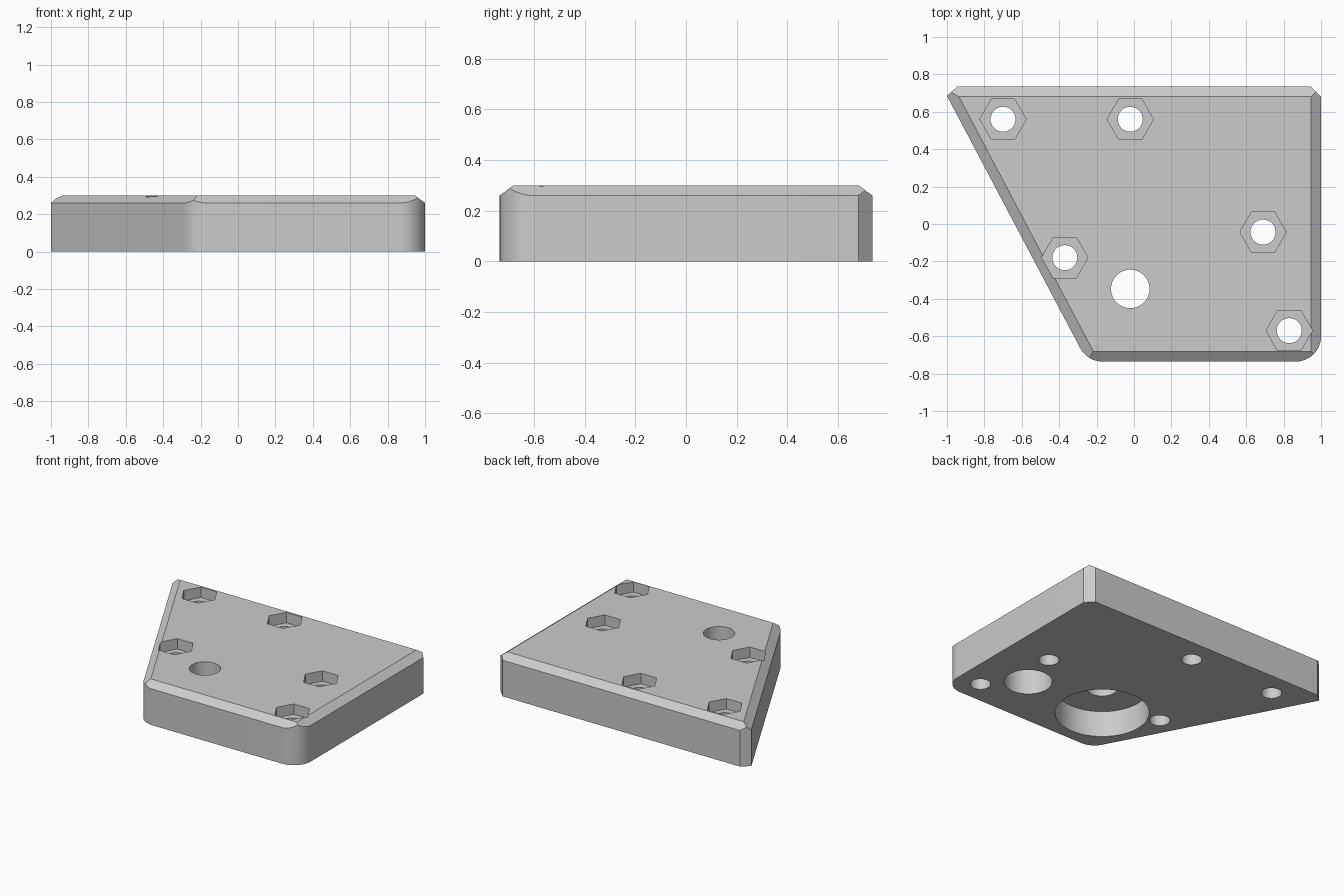
import bpy, bmesh
from math import sin, cos, pi, radians
from mathutils import Vector

old = bpy.data.objects.get("Cube")
if old:
    bpy.data.objects.remove(old, do_unlink=True)

TOP, RIM, INSET = 0.30, 0.26, 0.054     # plate height, chamfer start, chamfer width
BORE_DEPTH, NUT_DEPTH = 0.187, 0.075
BORE_Y = -0.347

grey = bpy.data.materials.new("plain grey")
grey.use_nodes = True
colour = (0.6, 0.6, 0.6, 1)
grey.diffuse_color = colour
grey.node_tree.nodes["Principled BSDF"].inputs["Base Color"].default_value = colour


def prism(points, z0, z1):
    """Extrude a flat outline between two heights."""
    bm = bmesh.new()
    face = bm.faces.new([bm.verts.new((x, y, z0)) for x, y in points])
    ext = bmesh.ops.extrude_face_region(bm, geom=[face])
    verts = [g for g in ext["geom"] if isinstance(g, bmesh.types.BMVert)]
    bmesh.ops.translate(bm, verts=verts, vec=(0, 0, z1 - z0))
    bmesh.ops.recalc_face_normals(bm, faces=bm.faces)
    return bm


def make_object(name, bm):
    mesh = bpy.data.meshes.new(name)
    bm.to_mesh(mesh)
    bm.free()
    mesh.materials.append(grey)
    ob = bpy.data.objects.new(name, mesh)
    bpy.context.collection.objects.link(ob)
    return ob


def circle(x, y, r, n):
    return [(x + r * cos(2 * pi * i / n), y + r * sin(2 * pi * i / n)) for i in range(n)]


def rounded_corner(prev, corner, nxt, r, steps=12):
    """Arc that replaces a sharp outline corner."""
    p, c, n = Vector(prev), Vector(corner), Vector(nxt)
    a, b = (p - c).normalized(), (n - c).normalized()
    half = a.angle(b) / 2
    centre = c + (a + b).normalized() * (r / sin(half))
    reach = r * cos(half) / sin(half)
    start, end = c + a * reach - centre, c + b * reach - centre
    whole = start.angle(end)
    return [tuple(centre + (start * sin((1 - t) * whole) + end * sin(t * whole)) / sin(whole))
            for t in (i / steps for i in range(steps + 1))]


# Plate outline: clipped back corners, rounded front corners
back_left, back_right = (-1.026, 0.735), (1, 0.735)
front_right, front_left = (1, -0.735), (-0.25, -0.735)
corners = [back_left, front_left, front_right, back_right]
outline = [(-0.945, 0.735), (-1, 0.685)]
outline += rounded_corner(back_left, front_left, front_right, 0.134)
outline += rounded_corner(front_left, front_right, back_right, 0.134)
outline += [(1, 0.68), (0.945, 0.735)]
bm = prism(outline, 0, TOP)

# Slice a sloping chamfer along each straight side of the top
for i, c in enumerate(corners):
    d = Vector(corners[(i + 1) % 4]) - Vector(c)
    out = Vector((d.y, -d.x)).normalized()
    normal = Vector((out.x * (TOP - RIM), out.y * (TOP - RIM), INSET))
    cut = bmesh.ops.bisect_plane(bm, geom=bm.verts[:] + bm.edges[:] + bm.faces[:], dist=1e-5,
                                 plane_co=(*c, RIM), plane_no=normal, clear_outer=True)
    edges = [e for e in bm.edges if e.is_boundary]
    bmesh.ops.holes_fill(bm, edges=edges, sides=0)
bmesh.ops.recalc_face_normals(bm, faces=bm.faces)
plate = make_object("mounting_plate", bm)

# Cutters: bolt holes with hexagonal nut pockets, then the bearing bores below
cutters = []
for x, y in [(-0.70, 0.56), (-0.02, 0.56), (0.69, -0.043), (0.83, -0.57), (-0.37, -0.18)]:
    cutters.append(prism(circle(x, y, 0.124, 6), TOP - NUT_DEPTH, 0.5))
    cutters.append(prism(circle(x, y, 0.067, 32), -0.1, 0.4))
cutters.append(prism(circle(-0.02, BORE_Y, 0.307, 64), -0.1, BORE_DEPTH))
cutters.append(prism(circle(-0.02, BORE_Y, 0.103, 48), -0.2, 0.4))
cutters.append(prism(circle(0.61, BORE_Y, 0.157, 48), -0.1, BORE_DEPTH))

bpy.context.view_layer.objects.active = plate
for bm in cutters:
    cutter = make_object("hole_cutter", bm)
    cutter.hide_render = True
    mod = plate.modifiers.new("hole", "BOOLEAN")
    mod.operation, mod.solver, mod.object = "DIFFERENCE", "EXACT", cutter
    bpy.ops.object.modifier_apply(modifier=mod.name)
    bpy.data.objects.remove(cutter, do_unlink=True)

# Smooth the rounded walls, keep real edges crisp
bpy.ops.object.select_all(action="DESELECT")
plate.select_set(True)
bpy.ops.object.shade_smooth_by_angle(angle=radians(20))
